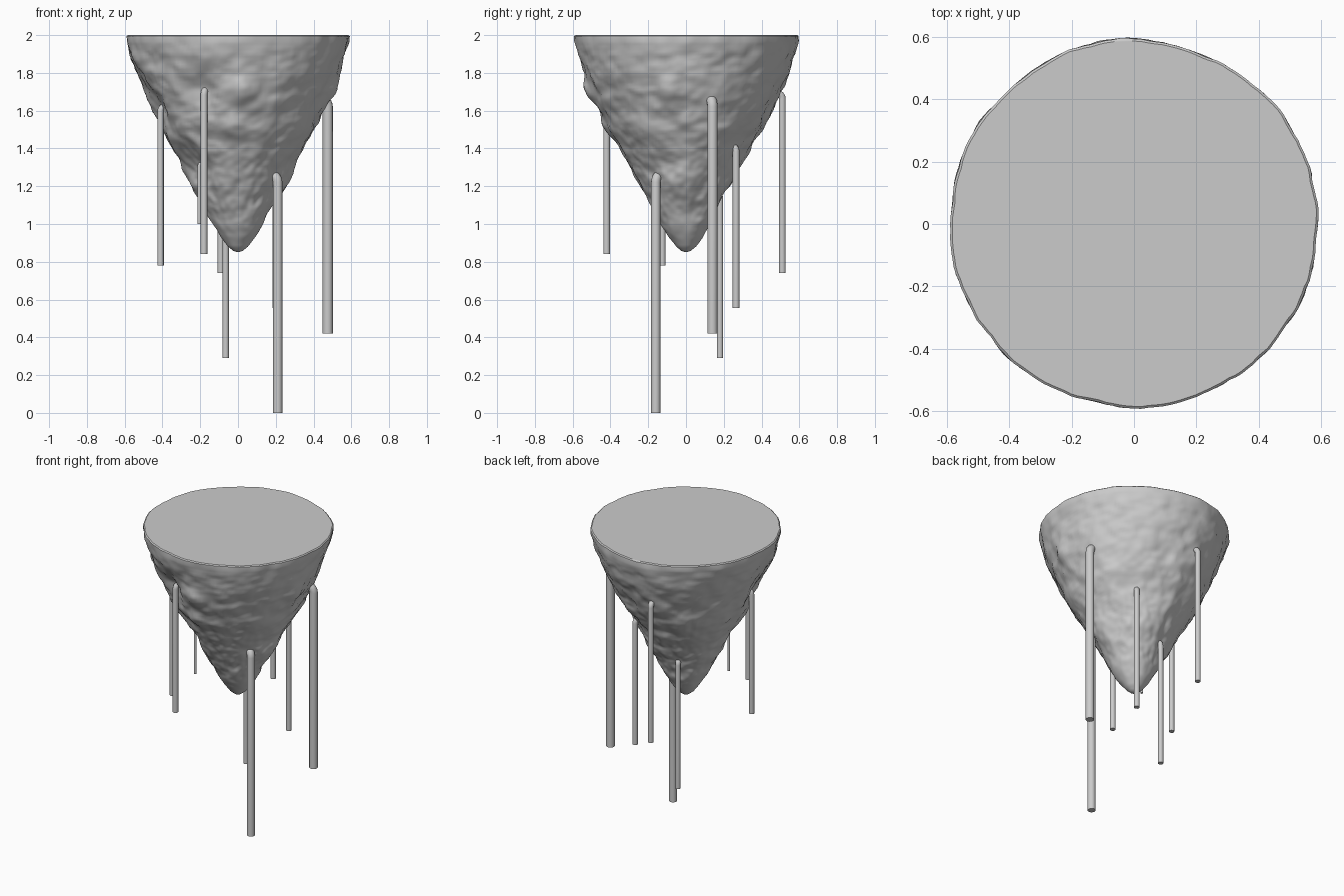
import bpy, bmesh
from math import sin, cos, atan2, hypot, exp, pi, radians
from mathutils import Vector, noise

if "Cube" in bpy.data.objects:
    bpy.data.objects.remove(bpy.data.objects["Cube"])

# x, y, bottom z, top z, thickness of each hanging pipe
PIPES = [(-0.41, -0.125, 0.78, 1.64, 0.017), (-0.18, -0.42, 0.84, 1.73, 0.018),
         (-0.205, -0.17, 1.00, 1.33, 0.009), (-0.09, 0.51, 0.74, 1.71, 0.018),
         (-0.065, 0.18, 0.29, 1.18, 0.017), (0.21, -0.16, 0.00, 1.285, 0.025),
         (0.475, 0.14, 0.42, 1.69, 0.027), (0.20, 0.265, 0.555, 1.43, 0.018)]

# z, radius of the rock from rim to tip
PROFILE = [(2.0, 0.59), (1.97, 0.59), (1.9, 0.57), (1.8, 0.535), (1.7, 0.495),
           (1.6, 0.45), (1.5, 0.405), (1.4, 0.345), (1.3, 0.29), (1.2, 0.24),
           (1.1, 0.182), (1.0, 0.132), (0.93, 0.09), (0.88, 0.052), (0.857, 0.024), (0.85, 0.0)]


def profile(z):
    for (z1, r1), (z0, r0) in zip(PROFILE, PROFILE[1:]):
        if z >= z0:
            return r0 + (r1 - r0) * (z - z0) / (z1 - z0)
    return 0.0


# lumps and dents: angle, z, height, size
LUMPS = [(radians(-10), 1.71, 0.035, 0.045), (radians(-88), 1.70, 0.035, 0.05),
         (radians(-92), 1.51, 0.03, 0.05), (radians(195), 1.45, 0.015, 0.05),
         (radians(-60), 1.68, 0.015, 0.05), (radians(100), 1.9, 0.015, 0.08),
         (radians(-5), 1.22, 0.03, 0.06), (radians(182), 1.24, 0.012, 0.05)]
for x, y, z0, z1, t in PIPES:
    LUMPS.append((atan2(y, x), z1 - t, hypot(x, y) - 0.4 * t - profile(z1 - t), 0.075))


def rock_radius(a, z):
    r = profile(z)
    p = Vector((r * cos(a), r * sin(a), z))
    fade = min(1.0, (z - 0.85) * 4)
    rough = 0.012 * noise.noise(p * 5) + 0.012 * noise.noise(p * 12) + 0.006 * noise.noise(p * 27)
    if z > 1.9:
        rough *= 0.6
    out = r + rough * fade
    for la, lz, h, s in LUMPS:
        da = (a - la + pi) % (2 * pi) - pi
        out += h * exp(-((da * r) ** 2 + (z - lz) ** 2) / (2 * s * s))
    return min(out, 0.6)


# rough rock cone with a flat top
bm = bmesh.new()
SEG, ROWS = 160, 96
rings = []
for i in range(ROWS):
    f = i / ROWS
    z = 0.851 + 1.143 * f ** 1.15 if i < ROWS - 1 else 1.994
    rings.append([bm.verts.new((rock_radius(a, z) * cos(a), rock_radius(a, z) * sin(a), z))
                  for a in (2 * pi * k / SEG for k in range(SEG))])
rings.append([bm.verts.new((v.co.x * 0.988, v.co.y * 0.988, 2.0)) for v in rings[-1]])
for lo, hi in zip(rings, rings[1:]):
    for k in range(SEG):
        n = (k + 1) % SEG
        bm.faces.new((lo[k], lo[n], hi[n], hi[k]))
bm.faces.new(rings[-1])
bm.faces.new(rings[0][::-1])
bmesh.ops.recalc_face_normals(bm, faces=bm.faces)
mesh = bpy.data.meshes.new("rock_cone")
bm.to_mesh(mesh)
bm.free()
rock = bpy.data.objects.new("rock_cone", mesh)
bpy.context.collection.objects.link(rock)


def smooth(obj):
    bpy.ops.object.select_all(action='DESELECT')
    obj.select_set(True)
    bpy.context.view_layer.objects.active = obj
    if obj.type == 'CURVE':
        bpy.ops.object.convert(target='MESH')
    bpy.ops.object.shade_smooth_by_angle(angle=radians(40))


smooth(rock)

# pipes that leave the rock sideways and bend straight down
for i, (x, y, z0, z1, t) in enumerate(PIPES):
    out = Vector((x, y, 0)).normalized()
    b = 1.6 * t
    zc = z1 - t
    pts = [Vector((x, y, zc)) - out * (0.06 + b)]
    for k in range(7):
        a = pi / 2 * (1 - k / 6)
        pts.append(Vector((x, y, zc - b)) + out * (b * cos(a) - b) + Vector((0, 0, b * sin(a))))
    pts.append(Vector((x, y, z0)))
    cu = bpy.data.curves.new(f"pipe_{i + 1}", 'CURVE')
    cu.dimensions = '3D'
    cu.bevel_depth = t
    cu.bevel_resolution = 5
    cu.use_fill_caps = True
    sp = cu.splines.new('POLY')
    sp.points.add(len(pts) - 1)
    for q, p in zip(sp.points, pts):
        q.co = (*p, 1)
    pipe = bpy.data.objects.new(f"pipe_{i + 1}", cu)
    bpy.context.collection.objects.link(pipe)
    smooth(pipe)
